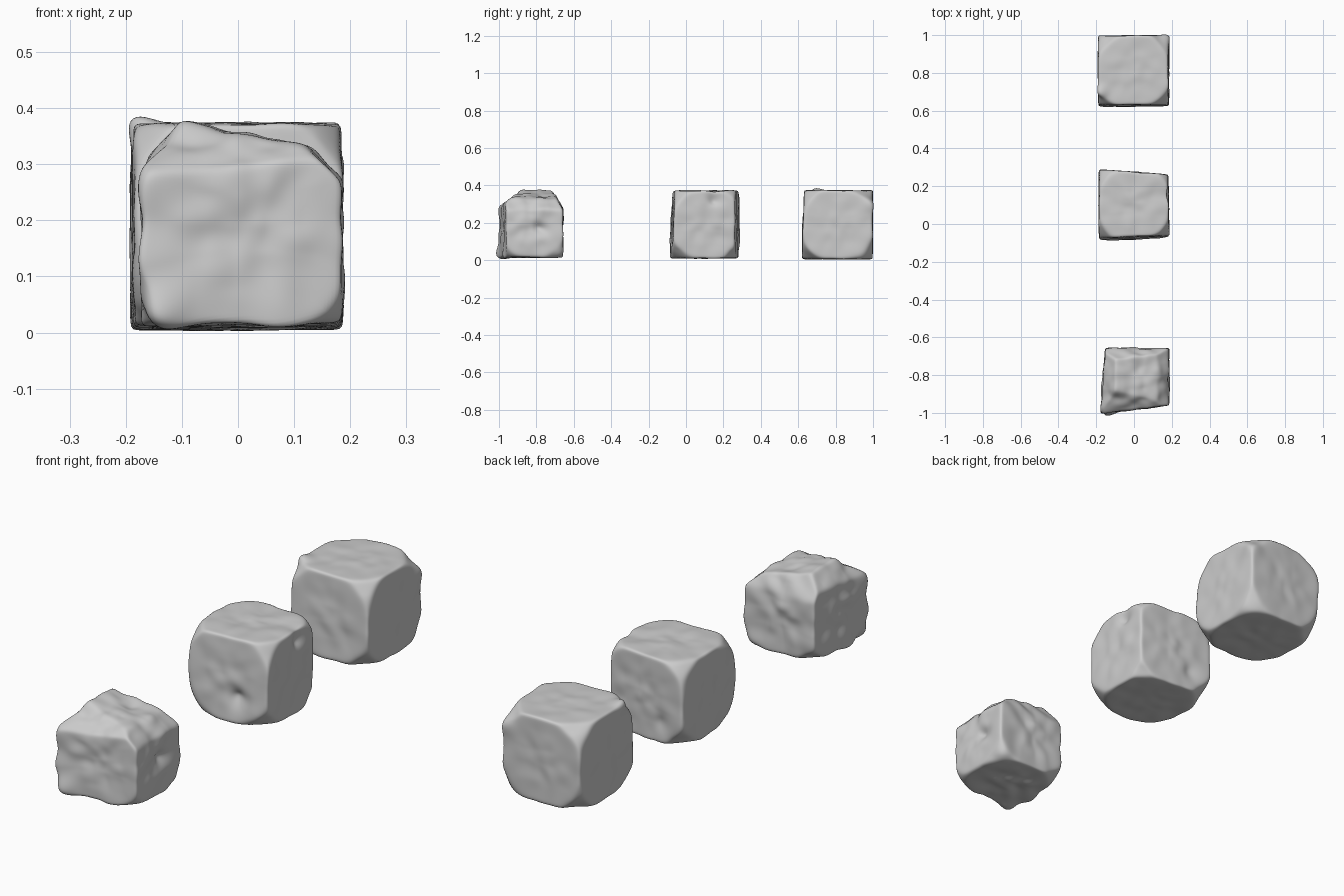
import bpy, bmesh, math
from mathutils import Vector, noise

SHARP = 45   # higher = crisper edges between the worn faces


def worn_cube(name, center, planes, ball, bumps, seed, rough):
    """Soft intersection of half-spaces and a wavy ball, plus local bumps (+) or dents (-)."""
    bm = bmesh.new()
    bmesh.ops.create_cube(bm, size=2)
    bmesh.ops.subdivide_edges(bm, edges=bm.edges[:], cuts=47, use_grid_fill=True)
    faces = [(Vector(n).normalized(), d) for n, d in planes]
    shift = Vector((seed * 7.3, seed * 3.1, seed * 5.7))
    for v in bm.verts:
        u = v.co.normalized()
        # rounded corners: ball radius wanders with direction
        limit = ball + 0.011 * noise.noise(u * 2.6 + shift)
        total = limit ** -SHARP
        for n, d in faces:
            c = n.dot(u)
            if c > 0.05:
                total += (d / c) ** -SHARP
        r = total ** (-1 / SHARP)
        # uneven hand-hewn surface
        r += rough * noise.noise(u * 3.2 - shift)
        p = u * r
        for c, amp, size in bumps:
            r += amp * math.exp(-(p - Vector(c)).length_squared / size ** 2)
        v.co = u * r
    mesh = bpy.data.meshes.new(name)
    bm.to_mesh(mesh)
    bm.free()
    for f in mesh.polygons:
        f.use_smooth = True
    ob = bpy.data.objects.new(name, mesh)
    ob.location = center
    bpy.context.collection.objects.link(ob)
    return ob


# Back stone: least worn
worn_cube("back_stone", (-0.003, 0.812, 0.19), [
    ((1, 0, 0.02), 0.187), ((-1, 0, 0), 0.187),
    ((0, 1, 0), 0.186), ((0, -1, 0.04), 0.187),
    ((0, 0, 1), 0.183), ((0, 0, -1), 0.185)],
    0.272, [((-0.165, -0.11, 0.18), 0.02, 0.03),
            ((0.17, 0.17, 0.11), 0.012, 0.04),
            ((0.09, -0.185, -0.1), -0.008, 0.05)], 1, 0.005)

# Middle stone: dents low on the front and high on the right
worn_cube("middle_stone", (0, 0.105, 0.192), [
    ((1, 0.02, 0), 0.184), ((-1, 0, 0), 0.186),
    ((0.08, 1, 0), 0.170), ((0.05, -1, 0.05), 0.180),
    ((0, 0, 1), 0.180), ((0, 0, -1), 0.182)],
    0.268, [((0.05, -0.185, -0.08), -0.028, 0.038),
            ((0.185, 0.045, 0.14), -0.022, 0.035),
            ((-0.08, 0.175, -0.10), -0.018, 0.04)], 2, 0.006)

# Front stone: heavily worn, with broken upper edges
worn_cube("front_stone", (0.005, -0.828, 0.19), [
    ((1, 0, 0), 0.180), ((-1, 0.07, 0), 0.170),
    ((0.12, -1, 0), 0.152), ((0, 1, 0), 0.170),
    ((0.2, 0, 1), 0.162), ((0, 0, -1), 0.175),
    ((0.7, 0, 0.7), 0.184), ((-0.73, 0, 0.68), 0.202),
    ((0, -0.62, 0.78), 0.179), ((0, 0.87, 0.5), 0.191)],
    0.254, [((0.18, 0.05, -0.02), -0.026, 0.036),
            ((0.17, -0.02, 0.07), -0.010, 0.035),
            ((-0.14, -0.16, -0.15), 0.028, 0.04),
            ((0.15, 0.15, -0.15), 0.018, 0.04),
            ((-0.10, -0.10, 0.14), -0.010, 0.035),
            ((0.03, 0.07, 0.17), -0.010, 0.05)], 3, 0.010)
